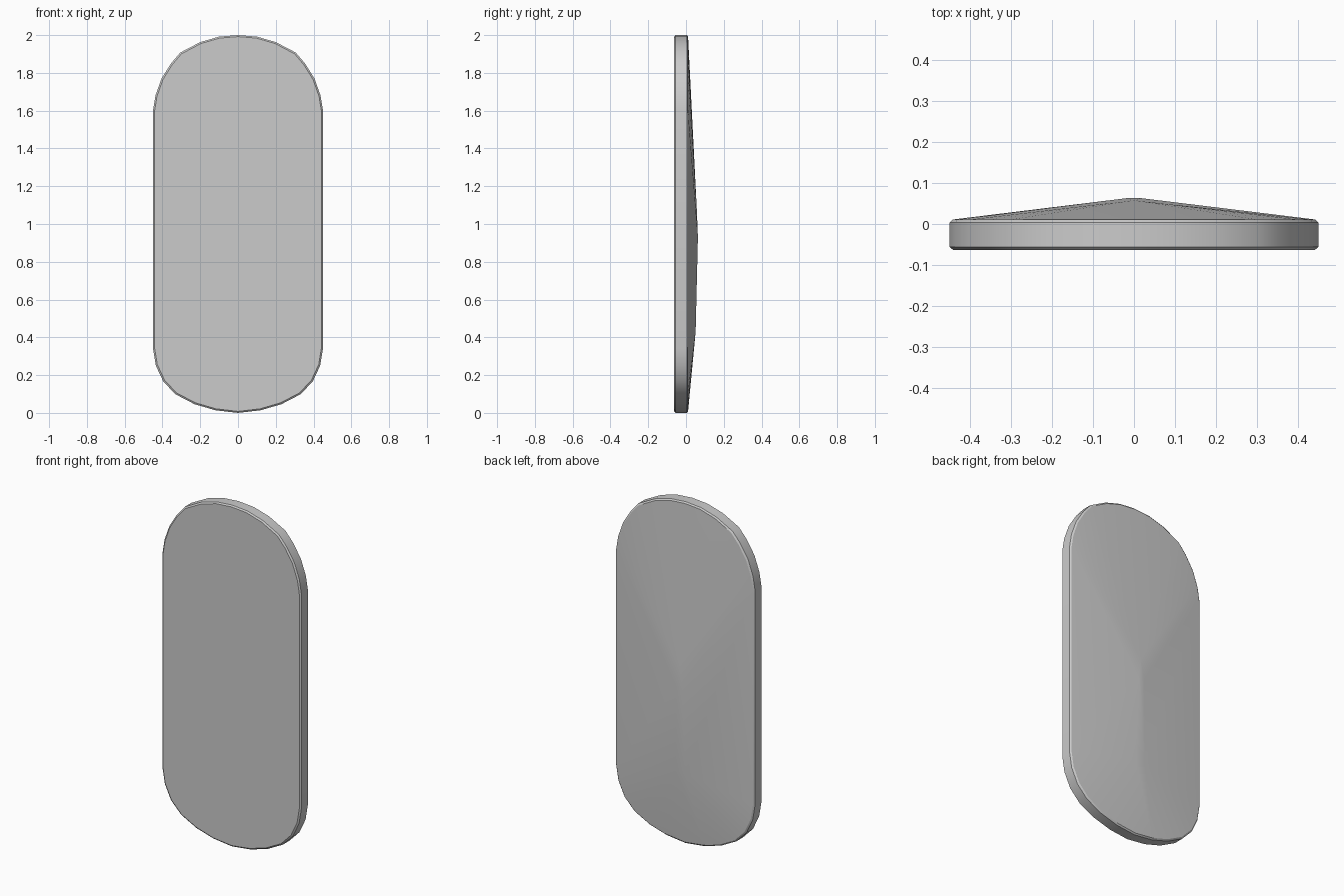
import bpy, bmesh

if "Cube" in bpy.data.objects:
    bpy.data.objects.remove(bpy.data.objects["Cube"])

# right half of the rounded outline (x, z), bottom to top; mirrored for the left half
half = [(0, 0.0), (0.12, 0.014), (0.23, 0.046), (0.33, 0.098), (0.395, 0.165),
        (0.435, 0.25), (0.45, 0.34), (0.45, 1.6), (0.437, 1.68), (0.405, 1.77),
        (0.355, 1.85), (0.305, 1.908), (0.2, 1.963), (0.1, 1.992), (0, 2.0)]
outline = half + [(-x, z) for x, z in half[-2:0:-1]]
n = len(outline)

bm = bmesh.new()


def ring(y, inset):
    sx, sz = 1 - inset / 0.45, 1 - inset
    return [bm.verts.new((x * sx, y, 1 + (z - 1) * sz)) for x, z in outline]


# flat front plate with softened front and back rims
rings = [ring(-0.063, 0.008), ring(-0.056, 0), ring(0.004, 0), ring(0.011, 0.008)]
bm.faces.new(rings[0])
for a, b in zip(rings, rings[1:]):
    for i in range(n):
        j = (i + 1) % n
        bm.faces.new((a[i], a[j], b[j], b[i]))

# faceted back: short ridge with every rim point fanned to its ridge node
top = bm.verts.new((0, 0.058, 1.06))
peak = {s: bm.verts.new((0.018 * s, 0.063, 0.93)) for s in (1, -1)}
low = {s: bm.verts.new((0.03 * s, 0.051, 0.43)) for s in (1, -1)}


def node(i):
    x, z = outline[i]
    s = 1 if x >= 0 else -1
    if z > 1.61:
        return top
    return peak[s] if z > 1 else low[s]


rim = rings[-1]
for i in range(n):
    j = (i + 1) % n
    p, q = node(i), node(j)
    bm.faces.new((rim[i], rim[j], q))
    if p is not q:
        bm.faces.new((rim[i], q, p))
bm.faces.new((top, peak[1], peak[-1]))
bm.faces.new((peak[1], low[1], low[-1], peak[-1]))

bmesh.ops.recalc_face_normals(bm, faces=bm.faces)
mesh = bpy.data.meshes.new("rounded_panel")
bm.to_mesh(mesh)
bm.free()
panel = bpy.data.objects.new("rounded_panel", mesh)
bpy.context.collection.objects.link(panel)
bpy.context.view_layer.objects.active = panel
panel.select_set(True)
bpy.ops.object.shade_smooth_by_angle(angle=0.4)
